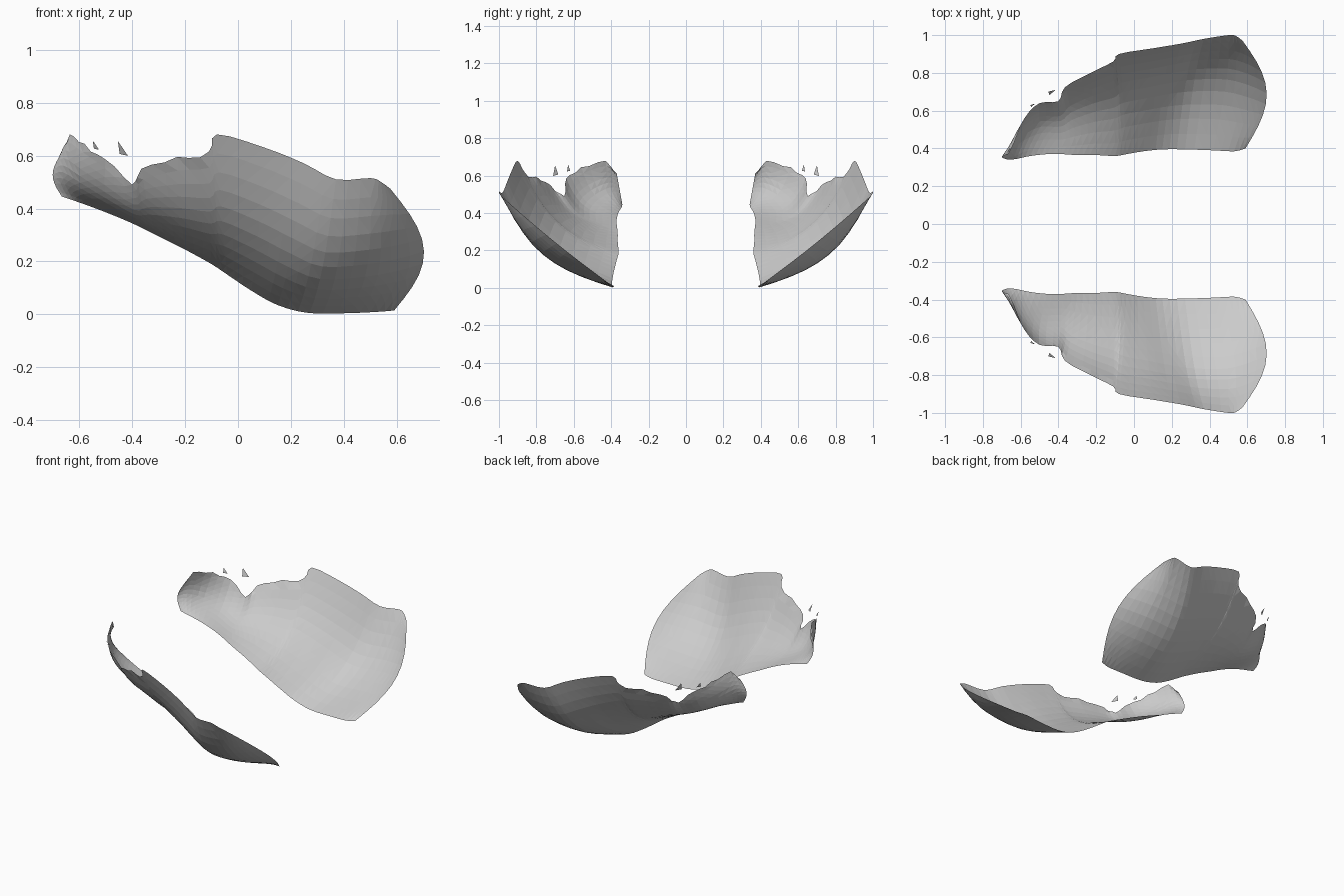
import bpy, bmesh, math, random
from mathutils import Vector

if "Cube" in bpy.data.objects:
    bpy.data.objects.remove(bpy.data.objects["Cube"])

random.seed(4)
ROWS, SUB = 10, 3
OUT = Vector((0, -0.7, -0.7))

# Ribs from heel to toe: inner edge xyz, torn upper edge xyz, bulge along x, bulge outward
RIBS = [
    (-0.665, -0.34, 0.445, -0.665, -0.37, 0.61, -0.035, 0.0),
    (-0.62, -0.345, 0.43, -0.635, -0.43, 0.68, -0.035, 0.025),
    (-0.55, -0.36, 0.405, -0.58, -0.56, 0.645, -0.03, 0.04),
    (-0.46, -0.37, 0.37, -0.50, -0.64, 0.585, -0.02, 0.055),
    (-0.38, -0.37, 0.335, -0.40, -0.65, 0.49, 0, 0.05),
    (-0.30, -0.365, 0.295, -0.365, -0.725, 0.55, 0, 0.065),
    (-0.20, -0.365, 0.245, -0.23, -0.80, 0.595, 0, 0.08),
    (-0.10, -0.36, 0.19, -0.11, -0.86, 0.615, 0, 0.085),
    (-0.04, -0.37, 0.15, -0.08, -0.90, 0.68, 0, 0.09),
    (0.05, -0.385, 0.09, 0.10, -0.93, 0.63, 0, 0.095),
    (0.15, -0.395, 0.035, 0.25, -0.955, 0.57, 0, 0.105),
    (0.27, -0.395, 0.005, 0.37, -0.98, 0.51, 0, 0.11),
    (0.42, -0.39, 0.005, 0.50, -1.0, 0.515, 0.03, 0.10),
    (0.53, -0.385, 0.01, 0.54, -0.995, 0.50, 0.08, 0.06),
    (0.59, -0.40, 0.015, 0.575, -0.97, 0.475, 0.12, 0.01),
]


def blend(a, b, c, d, t):
    """Smooth curve through b and c."""
    return [0.5 * (2 * q + (r - p) * t + (2 * p - 5 * q + 4 * r - s) * t * t
                   + (3 * q - p - 3 * r + s) * t ** 3) for p, q, r, s in zip(a, b, c, d)]


def rib_points(rib):
    inner, rim = Vector(rib[:3]), Vector(rib[3:6])
    bulge = Vector((rib[6], 0, 0)) + OUT * rib[7]
    return [inner.lerp(rim, j / ROWS) + bulge * math.sin(math.pi * j / ROWS)
            for j in range(ROWS + 1)]


def mirrored_object(name, bm):
    mesh = bpy.data.meshes.new(name)
    bm.to_mesh(mesh)
    bm.free()
    obj = bpy.data.objects.new(name, mesh)
    bpy.context.collection.objects.link(obj)
    mod = obj.modifiers.new("mirror", 'MIRROR')
    mod.use_axis = (False, True, False)
    mod.use_mirror_merge = False


# Curved shell lofted through the ribs
smooth, last = [], len(RIBS) - 1
for i in range(last):
    quad = [RIBS[min(max(i + k, 0), last)] for k in (-1, 0, 1, 2)]
    smooth += [blend(*quad, s / SUB) for s in range(SUB)]
smooth.append(RIBS[-1])

bm = bmesh.new()
grid = []
for i, rib in enumerate(smooth):
    pts = rib_points(rib)
    # Ragged torn edge along the heel half
    if rib[3] < -0.1 and 0 < i and i % SUB:
        pts[-1].z += random.uniform(-0.015, 0.01)
    for p in pts:
        p.z = max(p.z, 0)
    grid.append([bm.verts.new(p) for p in pts])
for a, b in zip(grid, grid[1:]):
    for j in range(ROWS):
        bm.faces.new((a[j], b[j], b[j + 1], a[j + 1]))
bmesh.ops.triangulate(bm, faces=bm.faces[:])
mirrored_object("curved_shell", bm)

# Loose slivers beside the torn notch
bm = bmesh.new()
for x, y, z, s in ((-0.44, -0.70, 0.62, 0.035), (-0.54, -0.63, 0.635, 0.022)):
    bm.faces.new([bm.verts.new(p) for p in (
        (x - 0.4 * s, y, z + s), (x - 0.2 * s, y + 0.5 * s, z - 0.4 * s),
        (x + 0.7 * s, y - 0.3 * s, z - 0.6 * s))])
mirrored_object("loose_slivers", bm)
